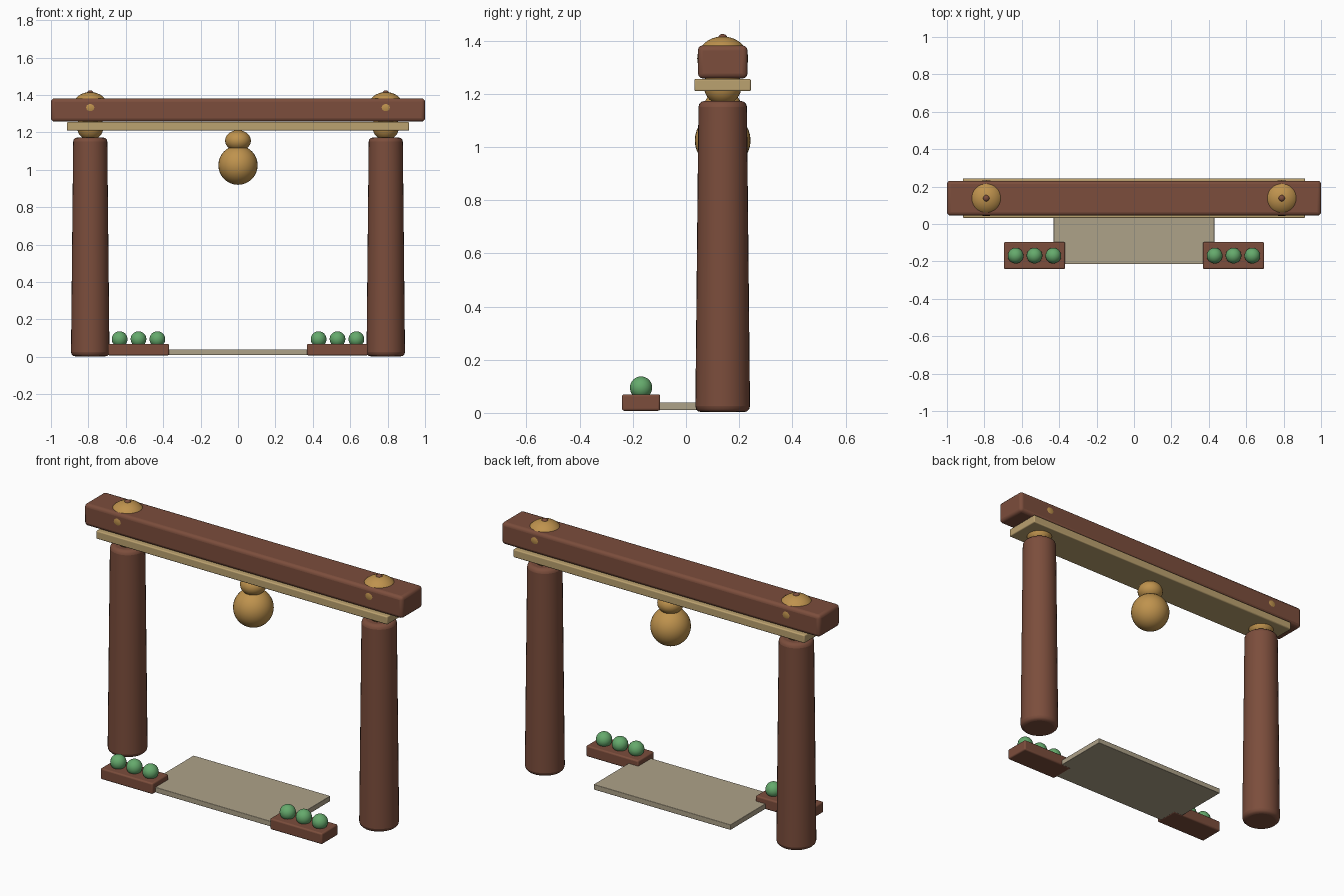
import bpy, math

if "Cube" in bpy.data.objects:
    bpy.data.objects.remove(bpy.data.objects["Cube"])


def mat(name, rgb):
    m = bpy.data.materials.new(name)
    m.diffuse_color = (*rgb, 1)
    m.use_nodes = True
    m.node_tree.nodes["Principled BSDF"].inputs["Base Color"].default_value = m.diffuse_color
    return m


WOOD = mat("dark_wood", (0.20, 0.075, 0.045))
GOLD = mat("brass", (0.52, 0.29, 0.075))
TRIM = mat("pale_wood", (0.50, 0.36, 0.16))
STONE = mat("stone", (0.42, 0.36, 0.25))
LEAF = mat("leaf", (0.13, 0.40, 0.15))


def finish(ob, name, material, bevel=0):
    ob.name = name
    ob.data.materials.append(material)
    if bevel:
        b = ob.modifiers.new("bevel", "BEVEL")
        b.width, b.segments = bevel, 3
        b.limit_method = "ANGLE"
        b.angle_limit = math.radians(40)
    bpy.ops.object.shade_smooth_by_angle(angle=math.radians(35))
    return ob


def box(name, lo, hi, material, bevel):
    bpy.ops.mesh.primitive_cube_add(size=1, location=[(a + b) / 2 for a, b in zip(lo, hi)])
    ob = bpy.context.object
    ob.scale = [b - a for a, b in zip(lo, hi)]
    bpy.ops.object.transform_apply(location=False, rotation=False, scale=True)
    return finish(ob, name, material, bevel)


def ball(name, loc, r, rz, material):
    bpy.ops.mesh.primitive_uv_sphere_add(segments=32, ring_count=16, radius=1, location=loc)
    ob = bpy.context.object
    ob.scale = (r, r, rz)
    bpy.ops.object.transform_apply(location=False, rotation=False, scale=True)
    return finish(ob, name, material)


Y = 0.138  # depth of the gate frame

# Crossbeam and the trim plank below it
box("crossbeam", (-1, Y - 0.093, 1.258), (1, Y + 0.093, 1.382), WOOD, 0.018)
box("trim_plank", (-0.915, Y - 0.106, 1.21), (0.915, Y + 0.106, 1.256), TRIM, 0.006)

for side, s in (("left", -1), ("right", 1)):
    x = s * 0.79
    # Tapered round post
    bpy.ops.mesh.primitive_cone_add(vertices=32, radius1=0.103, radius2=0.091,
                                    depth=1.17, location=(x, Y, 0.588))
    finish(bpy.context.object, side + "_post", WOOD, 0.022)
    # Brass joint ball, cap and stud
    ball(side + "_joint", (x, Y, 1.23), 0.071, 0.072, GOLD)
    ball(side + "_cap", (x, Y, 1.333), 0.096, 0.083, GOLD)
    ball(side + "_stud", (x, Y, 1.412), 0.017, 0.013, WOOD)
    # Planter with three shrubs
    px = s * 0.532
    box(side + "_planter", (px - 0.164, -0.241, 0.008), (px + 0.164, -0.097, 0.07), WOOD, 0.008)
    for i in (-1, 0, 1):
        ball(side + "_shrub", (px + i * 0.101, -0.169, 0.095), 0.042, 0.042, LEAF)

# Hanging bell
ball("bell_neck", (0, Y, 1.156), 0.069, 0.056, GOLD)
ball("bell_body", (0, Y, 1.025), 0.105, 0.105, GOLD)

# Stone slab on the ground
box("path_slab", (-0.43, -0.215, 0.01), (0.43, 0.215, 0.04), STONE, 0.003)
